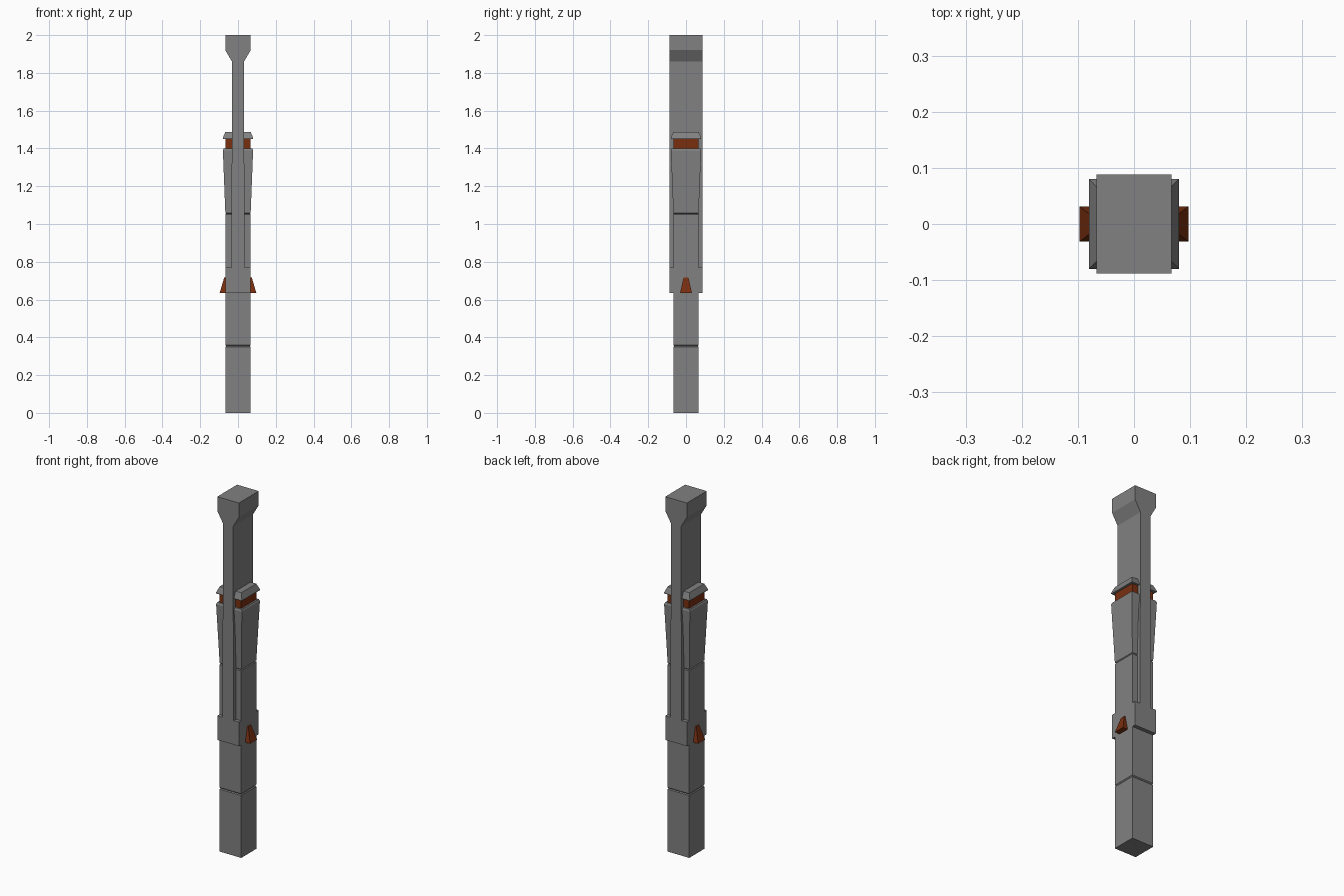
import bpy, bmesh

cube = bpy.data.objects.get("Cube")
if cube:
    bpy.data.objects.remove(cube, do_unlink=True)


def material(name, color):
    mat = bpy.data.materials.new(name)
    mat.use_nodes = True
    mat.diffuse_color = color
    mat.node_tree.nodes["Principled BSDF"].inputs["Base Color"].default_value = color
    return mat


GREY = material("stone grey", (0.22, 0.22, 0.22, 1))
RUST = material("rust orange", (0.19, 0.028, 0.005, 1))


def stack(name, rings, mat):
    """Loft rectangular rings (x0, x1, half_y, z) into a closed solid."""
    bm = bmesh.new()
    loops = [[bm.verts.new(p) for p in
              ((x0, -y, z), (x1, -y, z), (x1, y, z), (x0, y, z))]
             for x0, x1, y, z in rings]
    for a, b in zip(loops, loops[1:]):
        for i in range(4):
            j = (i + 1) % 4
            bm.faces.new((a[i], a[j], b[j], b[i]))
    bm.faces.new(loops[0][::-1])
    bm.faces.new(loops[-1])
    bmesh.ops.recalc_face_normals(bm, faces=bm.faces)
    mesh = bpy.data.meshes.new(name)
    bm.to_mesh(mesh)
    bm.free()
    mesh.materials.append(mat)
    obj = bpy.data.objects.new(name, mesh)
    bpy.context.collection.objects.link(obj)
    return obj


def column(name, rings, mat):
    """Centred stack from (half_x, half_y, z)."""
    return stack(name, [(-x, x, y, z) for x, y, z in rings], mat)


W = 0.067   # shaft half width
D = 0.088   # fin half depth
C = 0.08    # flared head half width
G = 0.063   # groove half width

# Square shaft with a thin groove, and the flared head above a second groove
column("shaft", [(W, W, 0), (W, W, 0.35), (G, G, 0.355), (W, W, 0.36),
                 (W, W, 1.05), (G, G, 1.054), (W, W, 1.058),
                 (C, C, 1.39), (0.076, 0.076, 1.4)], GREY)

# Coloured neck band and bevelled cap
column("neck_band", [(W, W, 1.39), (W, W, 1.46)], RUST)
column("head_cap", [(C, C, 1.45), (C, C, 1.456), (W, W, 1.488)], GREY)

# Collar block and the tall central fin with its widened top
column("collar", [(W, D, 0.635), (W, D, 0.77)], GREY)
column("fin", [(0.035, D, 0.76), (0.035, D, 1.31), (0.032, D, 1.325),
               (0.032, D, 1.86), (W, D, 1.92), (W, D, 2)], GREY)

# Tapered studs on both sides of the collar
for side, s in (("left", 1), ("right", -1)):
    stack(side + "_stud", [(s * 0.06, s * 0.097, 0.031, 0.635),
                           (s * 0.06, s * 0.094, 0.029, 0.645),
                           (s * 0.06, s * 0.073, 0.013, 0.717)], RUST)
